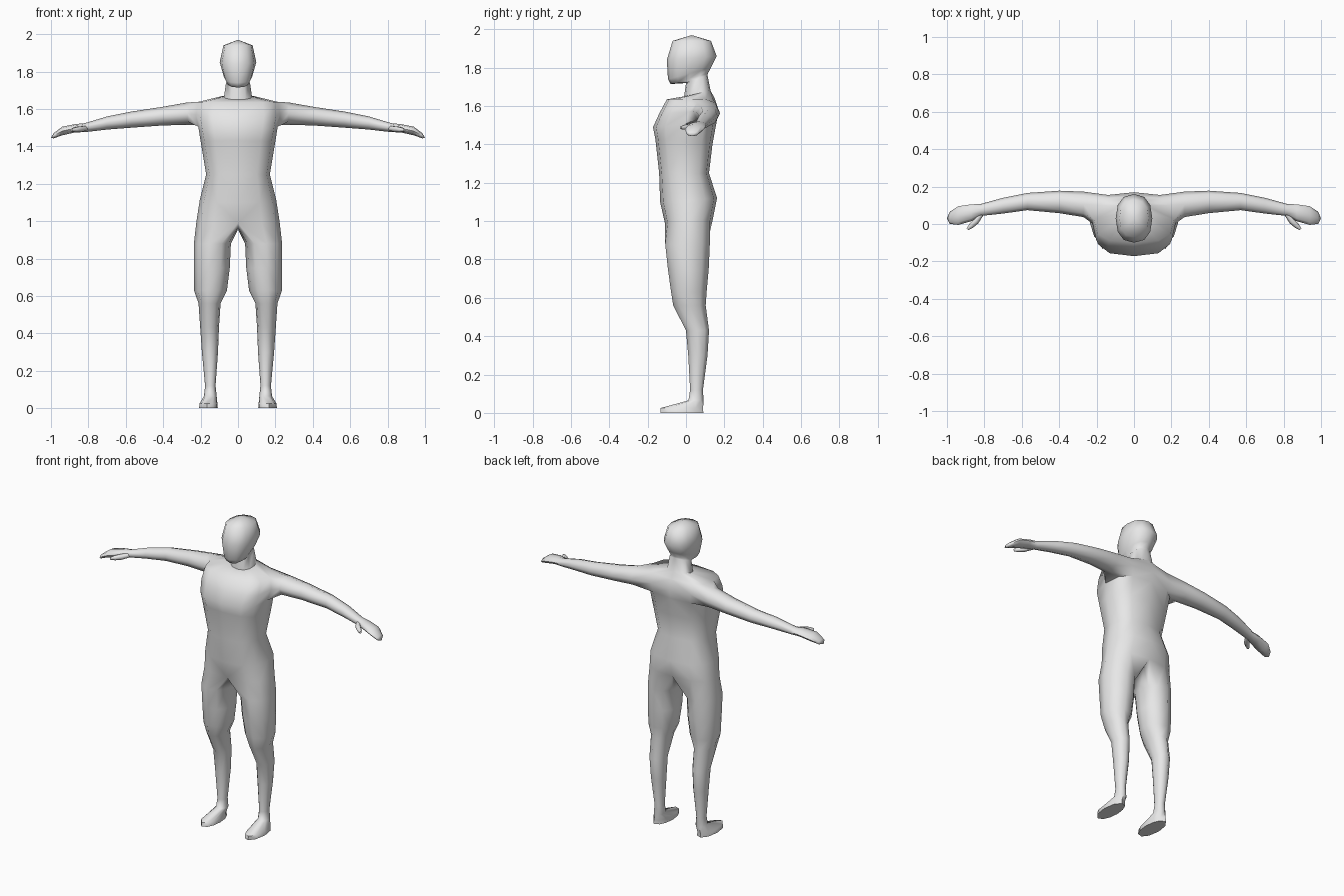
import bpy, bmesh, math
from mathutils import Vector

if "Cube" in bpy.data.objects:
    bpy.data.objects.remove(bpy.data.objects["Cube"])

skin = bpy.data.materials.new("light_grey")
skin.diffuse_color = (0.8, 0.8, 0.8, 1)
skin.use_nodes = True
skin.node_tree.nodes["Principled BSDF"].inputs["Base Color"].default_value = skin.diffuse_color


def spow(v, p):
    return math.copysign(abs(v) ** p, v)


def bridge(bm, a, b, closed):
    """Join two rings of equal length with quads."""
    n = len(a)
    for i in range(n if closed else n - 1):
        k = (i + 1) % n
        bm.faces.new((a[i], a[k], b[k], b[i]))


def fan(bm, ring, tip, closed):
    """Close a ring onto a single tip point."""
    t = bm.verts.new(tip)
    n = len(ring)
    for i in range(n if closed else n - 1):
        bm.faces.new((ring[i], ring[(i + 1) % n], t))


def finish(bm, name):
    """Turn a right-hand half into a mirrored, smooth object."""
    bmesh.ops.recalc_face_normals(bm, faces=bm.faces[:])
    mesh = bpy.data.meshes.new(name)
    bm.to_mesh(mesh)
    bm.free()
    mesh.materials.append(skin)
    ob = bpy.data.objects.new(name, mesh)
    bpy.context.collection.objects.link(ob)
    bpy.ops.object.select_all(action='DESELECT')
    ob.select_set(True)
    bpy.context.view_layer.objects.active = ob
    bpy.ops.object.shade_smooth_by_angle(angle=math.radians(65))
    mod = ob.modifiers.new("mirror", 'MIRROR')
    mod.use_clip = True
    return ob


bm = bmesh.new()

# Torso, neck and head: front z, back z, half width, front y, back y, squareness
trunk = [
    (0.99, 1.01, 0.222, -0.110, 0.140, 0.80),   # hips
    (1.10, 1.12, 0.205, -0.135, 0.162, 0.80),
    (1.25, 1.25, 0.170, -0.140, 0.120, 0.75),   # waist
    (1.43, 1.40, 0.198, -0.160, 0.138, 0.70),
    (1.49, 1.52, 0.212, -0.172, 0.160, 0.70),   # armpit
    (1.56, 1.58, 0.225, -0.140, 0.170, 0.70),
    (1.635, 1.64, 0.215, -0.100, 0.150, 0.70),  # shoulder
    (1.65, 1.68, 0.075, -0.010, 0.128, 0.90),   # neck
    (1.72, 1.76, 0.064, 0.000, 0.112, 0.90),
    (1.715, 1.77, 0.058, -0.080, 0.114, 0.80),  # jaw
    (1.74, 1.80, 0.075, -0.094, 0.130, 0.85),
    (1.84, 1.86, 0.098, -0.100, 0.160, 0.85),
    (1.94, 1.94, 0.078, -0.070, 0.130, 0.85),
]
rings = []
for zf, zb, hw, yf, yb, p in trunk:
    ring = []
    for j in range(7):
        a = math.radians(-90 + 30 * j)
        t = (spow(math.sin(a), p) + 1) / 2
        x = 0 if j in (0, 6) else hw * spow(math.cos(a), p)
        ring.append(bm.verts.new((x, yf + (yb - yf) * t, zf + (zb - zf) * t)))
    rings.append(ring)
for r in range(len(rings) - 1):
    for j in range(6):
        if r in (4, 5) and j in (3, 4):
            continue  # arm opening
        lo, hi = rings[r], rings[r + 1]
        bm.faces.new((lo[j], lo[j + 1], hi[j + 1], hi[j]))
fan(bm, rings[-1], (0, 0.03, 1.97), False)

# Arm and hand: x, centre y, centre z, radius y, radius z
arm = [
    (0.27, 0.105, 1.575, 0.068, 0.060),
    (0.40, 0.118, 1.562, 0.060, 0.050),
    (0.57, 0.120, 1.543, 0.046, 0.043),
    (0.70, 0.098, 1.525, 0.042, 0.035),
    (0.82, 0.075, 1.500, 0.032, 0.024),
    (0.87, 0.060, 1.497, 0.045, 0.022),
    (0.94, 0.045, 1.482, 0.050, 0.023),
    (0.985, 0.033, 1.457, 0.032, 0.014),
]
low, mid, top = rings[4], rings[5], rings[6]
prev = [top[3], top[4], top[5], mid[5], low[5], low[4], low[3], mid[3]]
for x, cy, cz, ry, rz in arm:
    ring = []
    for k in range(8):
        a = math.radians(135 - 45 * k)
        ring.append(bm.verts.new((x, cy + ry * math.cos(a), cz + rz * math.sin(a))))
    bridge(bm, prev, ring, True)
    prev = ring
fan(bm, prev, (1.0, 0.03, 1.445), True)

# Leg and foot: z, centre x, radius x, centre y, radius y
leg = [
    (0.88, 0.137, 0.099, 0.008, 0.118),
    (0.75, 0.140, 0.096, 0.012, 0.108),
    (0.63, 0.147, 0.088, 0.015, 0.094),   # knee
    (0.56, 0.152, 0.059, 0.018, 0.086),
    (0.43, 0.152, 0.050, 0.060, 0.061),   # calf
    (0.30, 0.150, 0.043, 0.062, 0.051),
    (0.12, 0.148, 0.028, 0.055, 0.034),   # ankle
    (0.065, 0.148, 0.034, 0.052, 0.040),
    (0.025, 0.158, 0.048, -0.022, 0.113),  # foot
    (0.0, 0.158, 0.050, -0.022, 0.114),
]
crotch = [bm.verts.new(c) for c in ((0, 0.09, 0.975), (0, 0.0, 0.957), (0, -0.06, 0.965))]
prev = rings[0] + crotch
angles = [-120 + 40 * j for j in range(7)] + [150, 180, 210]
for z, cx, rx, cy, ry in leg:
    ring = []
    for d in angles:
        a = math.radians(d)
        ring.append(bm.verts.new((cx + rx * math.cos(a), cy + ry * math.sin(a), z)))
    bridge(bm, prev, ring, True)
    prev = ring
bm.faces.new(prev)
finish(bm, "body")

# Thumbs: short tapered tubes pointing forward from the wrist
bm = bmesh.new()
prev = None
path = [(0.81, 0.065, 1.497, 0.014), (0.845, 0.015, 1.492, 0.017),
        (0.87, -0.01, 1.489, 0.014), (0.89, -0.028, 1.487, 0.007)]
side = Vector((0.75, 0.66, 0))
for x, y, z, r in path:
    ring = []
    for k in range(6):
        a = math.radians(60 * k)
        ring.append(bm.verts.new(Vector((x, y, z)) + side * (r * math.cos(a))
                                 + Vector((0, 0, r * math.sin(a)))))
    if prev:
        bridge(bm, prev, ring, True)
    else:
        bm.faces.new(ring)
    prev = ring
bm.faces.new(prev)
finish(bm, "thumbs")
